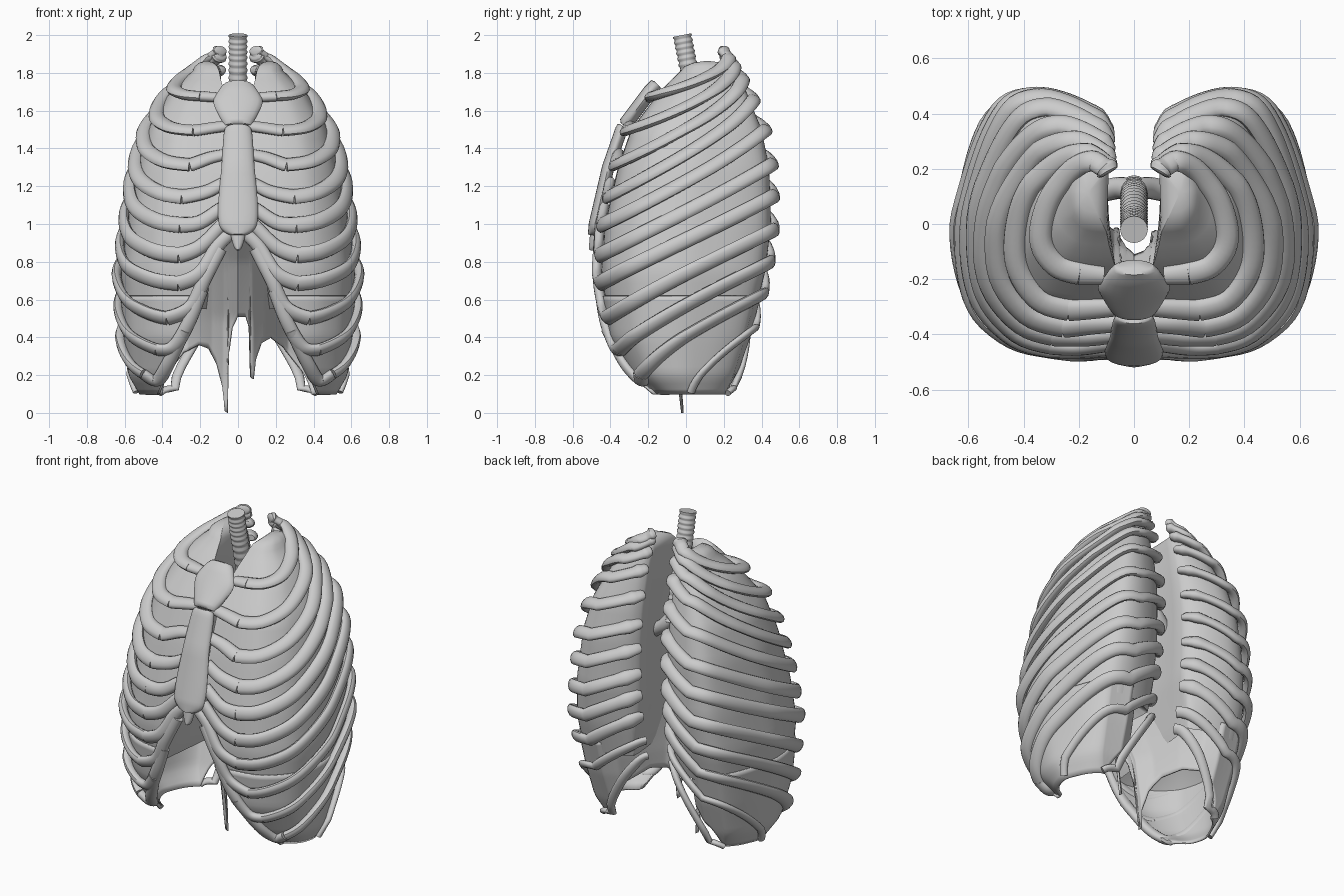
import bpy, bmesh
from math import sin, cos, pi
from mathutils import Vector

cube = bpy.data.objects.get("Cube")
if cube:
    bpy.data.objects.remove(cube)

grey = bpy.data.materials.new("plain_grey")
grey.use_nodes = True
grey.diffuse_color = (0.6, 0.6, 0.6, 1)
grey.node_tree.nodes["Principled BSDF"].inputs["Base Color"].default_value = (0.6, 0.6, 0.6, 1)

# Cage envelope: height, half width, front y, back y
CAGE = [(.08, .55, -.20, .25), (.2, .62, -.34, .31), (.4, .645, -.45, .38),
        (.75, .67, -.50, .47), (1.0, .64, -.48, .50), (1.3, .59, -.41, .49),
        (1.5, .53, -.34, .45), (1.7, .41, -.19, .37), (1.8, .30, -.09, .31),
        (1.9, .20, .02, .24)]
# Plan outline of one side, from the spine round to the breastbone
PLAN = [(.15, .66), (.24, .82), (.4, .94), (.6, 1), (.77, .93), (.88, .68), (.96, .3),
        (1, -.04), (.965, -.42), (.88, -.68), (.7, -.9), (.5, -.98), (.3, -1), (.15, -1)]


def interp(table, k):
    """Piecewise linear lookup on the first column."""
    if k <= table[0][0]:
        return table[0][1:]
    for a, b in zip(table, table[1:]):
        if k <= b[0]:
            f = (k - a[0]) / (b[0] - a[0])
            return [p + (q - p) * f for p, q in zip(a[1:], b[1:])]
    return table[-1][1:]


def smooth(points, steps=6):
    """Catmull-Rom curve through the points."""
    p = [Vector(q) for q in points]
    p = [p[0] * 2 - p[1]] + p + [p[-1] * 2 - p[-2]]
    out = []
    for a, b, c, d in zip(p, p[1:], p[2:], p[3:]):
        for i in range(steps):
            t = i / steps
            out.append((b * 2 + (c - a) * t + (a * 2 - b * 5 + c * 4 - d) * t * t
                        + (b * 3 - a - c * 3 + d) * t ** 3) / 2)
    return out + [p[-2]]


def finish(name, bm, mirror=False):
    bmesh.ops.recalc_face_normals(bm, faces=bm.faces)
    mesh = bpy.data.meshes.new(name)
    bm.to_mesh(mesh)
    bm.free()
    mesh.materials.append(grey)
    ob = bpy.data.objects.new(name, mesh)
    bpy.context.collection.objects.link(ob)
    bpy.ops.object.select_all(action='DESELECT')
    ob.select_set(True)
    bpy.context.view_layer.objects.active = ob
    bpy.ops.object.shade_smooth_by_angle(angle=0.8)
    if mirror:
        ob.modifiers.new("Mirror", 'MIRROR').use_mirror_merge = False
    return ob


def loft(name, rings, mirror=False):
    """Closed skin over a list of rings, capped at both ends."""
    bm = bmesh.new()
    rows = [[bm.verts.new(v) for v in r] for r in rings]
    n = len(rows[0])
    for a, b in zip(rows, rows[1:]):
        for i in range(n):
            j = (i + 1) % n
            bm.faces.new((a[i], a[j], b[j], b[i]))
    bm.faces.new(rows[0])
    bm.faces.new(rows[-1])
    return finish(name, bm, mirror)


def sweep(name, pts, size, mirror=False, n=12):
    """Oval tube; size(t) gives half height and half thickness."""
    rings, last = [], len(pts) - 1
    for i, p in enumerate(pts):
        tan = (pts[min(i + 1, last)] - pts[max(i - 1, 0)]).normalized()
        out = p - Vector((.2 if mirror else 0, 0, .9))
        out = (out - tan * out.dot(tan)).normalized()
        up = tan.cross(out)
        a, b = size(i / last)
        rings.append([p + up * a * cos(2 * pi * k / n) + out * b * sin(2 * pi * k / n)
                      for k in range(n)])
    return loft(name, rings, mirror)


def on_plan(u, v, z, inset):
    w, front, back = interp(CAGE, z)
    half = (back - front) / 2 - inset
    return Vector((.09 + (u - .15) / .85 * (w - inset - .09), (front + back) / 2 + v * half, z))


def on_front(x, z):
    """Point on the front wall of the cage."""
    w, front, back = interp(CAGE, z)
    u = min(x / w, .97)
    return Vector((x, (front + back) / 2 - ((back - front) / 2 - .025) * (1 - u ** 3.5) ** .4, z))


outline = smooth([(u, v, 0) for u, v in PLAN], 4)
PEAK = 12  # outline index of the rearmost point

# Ribs: rise to the spine, rearmost height, front height, x of the front end, lowest v
RIBS = [(.04, 1.88, 1.68, .19, -1), (.05, 1.84, 1.50, .23, -1), (.05, 1.77, 1.32, .25, -1),
        (.06, 1.66, 1.15, .28, -1), (.07, 1.50, 1.00, .30, -1), (.08, 1.32, .84, .30, -1),
        (.10, 1.15, .69, .31, -1), (.12, .97, .50, .35, -1), (.15, .80, .32, .42, -1),
        (.18, .63, .15, .49, -1), (.20, .45, -.25, 0, .02), (.42, .13, -.6, 0, .9)]
# Rib cartilage: points (x, z) from the rib end to the breastbone or margin
CARTILAGE = [[(.11, 1.67)], [(.13, 1.51), (.05, 1.52)], [(.15, 1.35), (.06, 1.37)],
             [(.17, 1.17), (.07, 1.22)], [(.2, 1.01), (.08, 1.09)], [(.2, .88), (.08, 1.0)],
             [(.2, .74), (.11, .88), (.04, .95)], [(.25, .56), (.18, .70), (.09, .87)],
             [(.34, .35), (.26, .48), (.19, .65)], [(.43, .17), (.37, .26), (.28, .44)]]


def rib_size(t):
    knob = .008 * max(0, 1 - abs(t - .09) / .05)
    tip = .7 if t == 0 else 1
    return (.037 + .006 * t + knob) * tip, (.024 + .002 * t + knob) * tip


for i, (rise, back, front, x_end, v_end) in enumerate(RIBS):
    path = []
    for k, q in enumerate(outline):
        if k < PEAK:
            z = back + rise * (1 - (k / PEAK) ** 1.8)
        else:
            z = back + (front - back) * (1 - q.y) / 1.96
        p = on_plan(q.x, q.y, z, .026)
        if k > PEAK + 1 and (q.y < v_end or (q.y < 0 and p.x < x_end)):
            break
        path.append(p)
    if i < len(CARTILAGE):
        sweep(f"rib_pair_{i + 1}", path, rib_size, True)
        pts = [path[-3], path[-1]] + [on_front(x, z) for x, z in CARTILAGE[i]]
        sweep(f"rib_cartilage_{i + 1}", smooth(pts, 8)[8:], lambda t: (.043 - .009 * t, .027), True)
    else:
        sweep(f"floating_rib_pair_{i + 1}", path, lambda t: (.034 - .012 * t, .022 - .006 * t), True)


# Breastbone in three parts: rows of height and half width
def bone(name, rows, thick):
    pts = smooth([(z, w, 0) for z, w in rows], 5)
    path = [Vector((0, interp(CAGE, q.x)[1] - .002, q.x)) for q in pts]
    top = len(pts) - 1
    sweep(name, path, lambda t: (pts[round(t * top)].y,
                                 thick * (.6 if t in (0, 1) else 1)), n=20)


bone("breastbone_handle", [(1.74, .07), (1.71, .10), (1.65, .13), (1.58, .105), (1.52, .07)], .038)
bone("breastbone_body", [(1.515, .06), (1.48, .075), (1.3, .088), (1.1, .105),
                         (1.0, .10), (.96, .075), (.94, .04)], .033)
bone("breastbone_tip", [(.96, .04), (.92, .034), (.88, .022), (.86, .008)], .022)

# Lungs, resting on the diaphragm; inner wall and front margin by height
INNER = [(.55, .15), (.9, .10), (1.9, .09)]
MARGIN = [(.1, .42), (.2, .38), (.35, .31), (.6, .20), (.9, .10), (1.2, .06), (1.65, .06), (1.8, .1)]
rings = []
for k in range(29):
    z = .55 + 1.26 * k / 28
    inner, edge = interp(INNER, z)[0], interp(MARGIN, z)[0]
    ring = []
    for q in outline:
        p = on_plan(q.x, q.y, z, .05)
        p.x = max(p.x, inner if q.y > 0 else edge)
        ring.append(p)
    ring[-1].x = edge
    first, last = ring[0], ring[-1]
    hollow = .04 * max(0, sin(pi * (z - .6) / 1.2))
    for j in range(1, 8):
        p = last.lerp(first, j / 8)
        p.x += hollow * sin(pi * j / 8)
        ring.append(p)
    rings.append(ring)


def shrunk(ring, steps):
    """Copies of a ring closing towards its middle."""
    mid = sum(ring, Vector()) / len(ring)
    return [[mid + (p - mid) * s + Vector((0, 0, rise)) for p in ring] for s, rise in steps]


rings = (shrunk(rings[0], [(.2, .2), (.6, .13)]) + rings
         + shrunk(rings[-1], [(.85, .025), (.5, .045), (.12, .052)]))
loft("lungs", rings, True)

# Diaphragm: a skirt inside the lower ribs, open in front below the rib margin,
# with an arched rear wall that ends in two tails
EDGE = [(-.38, .1), (-.33, .22), (-.27, .32), (-.2, .36), (-.15, .34),
        (-.11, .26), (-.08, .14), (-.07, .01), (-.055, 0), (-.05, .3), (-.03, .45),
        (.0, .51), (.04, .51), (.06, .45), (.065, .19), (.08, .18), (.09, .28),
        (.12, .37), (.17, .40), (.23, .35), (.3, .24), (.37, .1)]
DEPTH = [(0, -.03), (.2, -.05), (.5, -.11), (.8, -.28), (.95, -.40)]
ROWS, WALL, SIDE = 18, 76, 16


def skirt_column(low, high, place):
    return [place(low + (high - low) * j / ROWS) for j in range(ROWS + 1)]


def rear_wall(z, g):
    """Point on the rear wall, g running from the middle to the ribs."""
    depth = interp(DEPTH, z)[0]
    side = on_plan(outline[SIDE].x, outline[SIDE].y, z, .046)
    back = on_plan(.6, 1, z, .046).y
    bend = [(0, 0), (.2, .06), (.35, .25), (.5, .6), (.65, .88), (.8, 1),
            (1, (side.y - depth) / (back - depth))]
    return Vector((.38 * g + (side.x - .38) * g ** 4, depth + (back - depth) * interp(bend, g)[0], z))


for name, sign in (("left", 1), ("right", -1)):
    columns = []
    for q in reversed(outline[SIDE:]):
        def place(z):
            p = on_plan(q.x, q.y, z, .046)
            if q.y < 0:
                p.x = max(p.x, interp(MARGIN, z)[0])
            return p
        columns.append(skirt_column(.1, .62, place))
    for j in range(WALL - 1, -1, -1):
        g = j / WALL
        low = interp(EDGE, sign * .38 * g)[0]
        high = .62 + .33 * max(0, min(1, (.6 - g) * 5))
        columns.append(skirt_column(low, high, lambda z: rear_wall(z, g)))
    bm = bmesh.new()
    grid = [[bm.verts.new((p.x * sign, p.y, p.z)) for p in col] for col in columns]
    for a, b in zip(grid, grid[1:]):
        for j in range(ROWS):
            bm.faces.new((a[j], a[j + 1], b[j + 1], b[j]))
    bmesh.ops.remove_doubles(bm, verts=bm.verts, dist=.0004)
    solid = finish(f"diaphragm_{name}", bm).modifiers.new("Solidify", 'SOLIDIFY')
    solid.thickness = .012
    solid.offset = 0

# Windpipe with ridged rings, and its two branches
pipe = smooth([(0, -.02, 2), (0, .02, 1.8), (0, .09, 1.5), (0, .13, 1.36)], 26)


def ridge(t):
    r = .045 + .005 * (round(t * (len(pipe) - 1)) % 4 < 2)
    return r, r


sweep("windpipe", pipe, ridge, n=16)
sweep("windpipe_branches", smooth([(0, .12, 1.41), (.06, .13, 1.33), (.18, .10, 1.24)], 8),
      lambda t: (.04, .04), True)
